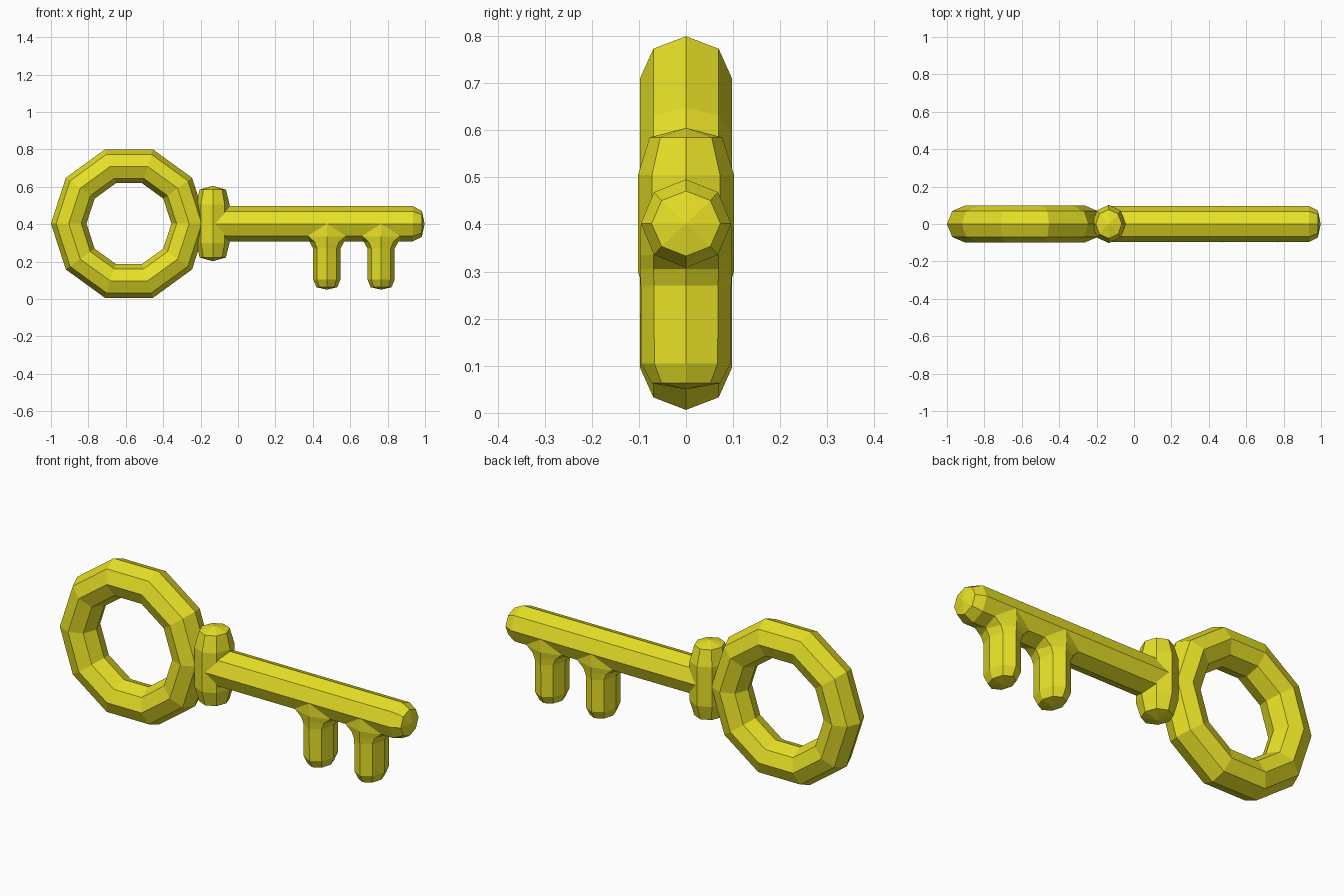
import bpy, bmesh
from math import cos, sin, pi
from mathutils import Vector

if "Cube" in bpy.data.objects:
    bpy.data.objects.remove(bpy.data.objects["Cube"])

gold = bpy.data.materials.new("yellow_metal")
gold.diffuse_color = (0.8, 0.75, 0.02, 1)
gold.use_nodes = True
gold.node_tree.nodes["Principled BSDF"].inputs["Base Color"].default_value = gold.diffuse_color


def finish(name, bm):
    bmesh.ops.recalc_face_normals(bm, faces=bm.faces)
    mesh = bpy.data.meshes.new(name)
    bm.to_mesh(mesh)
    bm.free()
    mesh.materials.append(gold)
    obj = bpy.data.objects.new(name, mesh)
    bpy.context.collection.objects.link(obj)
    return obj


def loft(name, origin, axis, u, v, rings, tips):
    """Octagonal bar: rings are (distance along axis, half size u, half size v)."""
    o, a, u, v = (Vector(p) for p in (origin, axis, u, v))
    bm = bmesh.new()
    loops = [[bm.verts.new(o + a * d + u * (ru * cos(i * pi / 4)) + v * (rv * sin(i * pi / 4)))
              for i in range(8)] for d, ru, rv in rings]
    for lo, hi in zip(loops, loops[1:]):
        for i in range(8):
            j = (i + 1) % 8
            bm.faces.new((lo[i], lo[j], hi[j], hi[i]))
    for loop, d in zip((loops[0], loops[-1]), tips):
        tip = bm.verts.new(o + a * d)
        for i in range(8):
            bm.faces.new((loop[i], loop[(i + 1) % 8], tip))
    return finish(name, bm)


X, Y, Z = (1, 0, 0), (0, 1, 0), (0, 0, 1)

# Ten-sided bow ring with an octagonal section
bm = bmesh.new()
loops = []
for i in range(10):
    a = i * pi / 5
    loop = []
    for k in range(8):
        b = k * pi / 4
        r = 0.322 + 0.095 * cos(b)
        loop.append(bm.verts.new((-0.583 + r * cos(a), 0.098 * sin(b), 0.403 + r * sin(a))))
    loops.append(loop)
for i in range(10):
    p, q = loops[i], loops[(i + 1) % 10]
    for k in range(8):
        m = (k + 1) % 8
        bm.faces.new((p[k], p[m], q[m], q[k]))
finish("bow_ring", bm)

# Upright collar between ring and shaft
loft("collar", (-0.135, 0, 0), Z, X, Y,
     [(0.222, 0.07, 0.077), (0.30, 0.09, 0.102), (0.505, 0.09, 0.102), (0.585, 0.07, 0.077)],
     (0.202, 0.605))

# Shaft with a rounded end
loft("shaft", (0, 0, 0.402), X, Y, Z,
     [(-0.135, 0.096, 0.094), (0.935, 0.096, 0.094), (0.983, 0.073, 0.069)],
     (-0.14, 0.998))

# Two teeth flaring into the shaft
for n, x in enumerate((0.475, 0.765)):
    loft(f"tooth_{n + 1}", (x, 0, 0), Z, X, Y,
         [(0.063, 0.056, 0.073), (0.105, 0.073, 0.095), (0.27, 0.073, 0.096),
          (0.305, 0.092, 0.098), (0.335, 0.14, 0.098), (0.40, 0.14, 0.096)],
         (0.05, 0.42))
